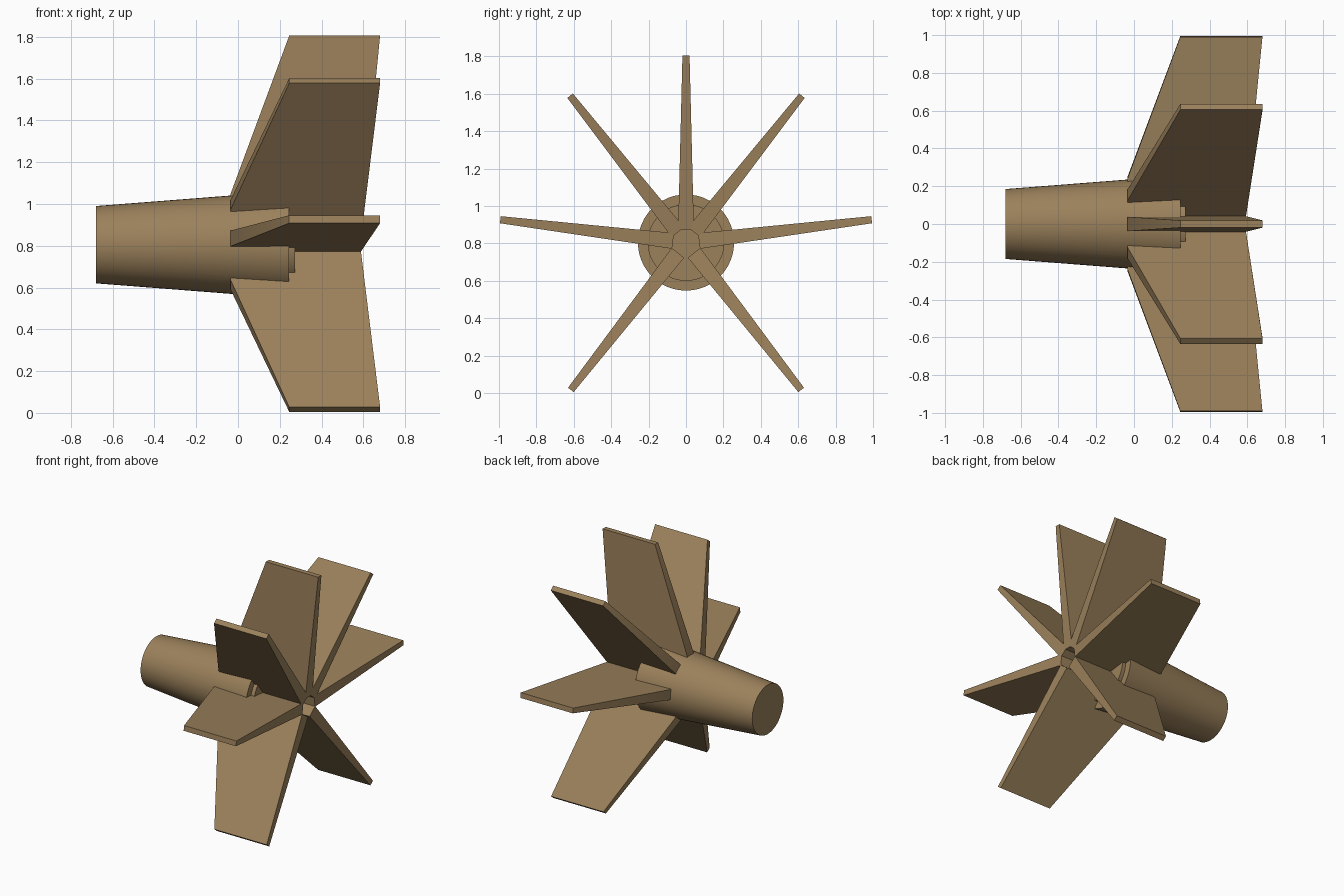
import bpy
import bmesh
from math import radians, sin, cos, pi

cube = bpy.data.objects.get("Cube")
if cube:
    bpy.data.objects.remove(cube, do_unlink=True)

AXIS_Z = 0.805

tan = bpy.data.materials.new("tan")
tan.use_nodes = True
tan.diffuse_color = (0.33, 0.22, 0.105, 1)
tan.node_tree.nodes["Principled BSDF"].inputs["Base Color"].default_value = tan.diffuse_color


def finish(name, bm, angle):
    bmesh.ops.recalc_face_normals(bm, faces=bm.faces[:])
    mesh = bpy.data.meshes.new(name)
    bm.to_mesh(mesh)
    bm.free()
    mesh.materials.append(tan)
    ob = bpy.data.objects.new(name, mesh)
    ob.location.z = AXIS_Z
    bpy.context.collection.objects.link(ob)
    bpy.ops.object.select_all(action='DESELECT')
    ob.select_set(True)
    bpy.context.view_layer.objects.active = ob
    bpy.ops.object.shade_smooth_by_angle(angle=radians(angle))
    return ob


# Tapered body with a small stepped plate on its rear end, turned about x
def lathe(name, profile, sides=48):
    bm = bmesh.new()
    rings = [[bm.verts.new((x, r * sin(2 * pi * i / sides), r * cos(2 * pi * i / sides)))
              for i in range(sides)] for x, r in profile]
    for a, b in zip(rings, rings[1:]):
        for i in range(sides):
            j = (i + 1) % sides
            bm.faces.new((a[i], a[j], b[j], b[i]))
    bm.faces.new(rings[0])
    bm.faces.new(rings[-1])
    return finish(name, bm, 40)


lathe("body", [(-0.68, 0.185), (0.245, 0.257), (0.245, 0.205), (0.273, 0.205)])

# Fin outline as (x, radius); thickness tapers toward the tip
OUTLINE = [(-0.035, 0.07), (-0.035, 0.245), (0.245, 1.0), (0.68, 1.0), (0.588, 0.07)]


def fin(name, degrees):
    a = radians(degrees)
    bm = bmesh.new()
    sides = []
    for s in (-1, 1):
        row = []
        for x, r in OUTLINE:
            t = s * (0.044 - 0.025 * r)
            row.append(bm.verts.new((x, r * sin(a) + t * cos(a), r * cos(a) - t * sin(a))))
        sides.append(row)
        bm.faces.new(row)
    p, q = sides
    for i in range(len(p)):
        j = (i + 1) % len(p)
        bm.faces.new((p[i], p[j], q[j], q[i]))
    return finish(name, bm, 40)


# Seven fins, mirrored front to back about the upright one
fin("top_fin", 0)
for label, degrees in (("upper", 38.3), ("middle", 83), ("lower", 142)):
    fin(f"back_{label}_fin", degrees)
    fin(f"front_{label}_fin", -degrees)
